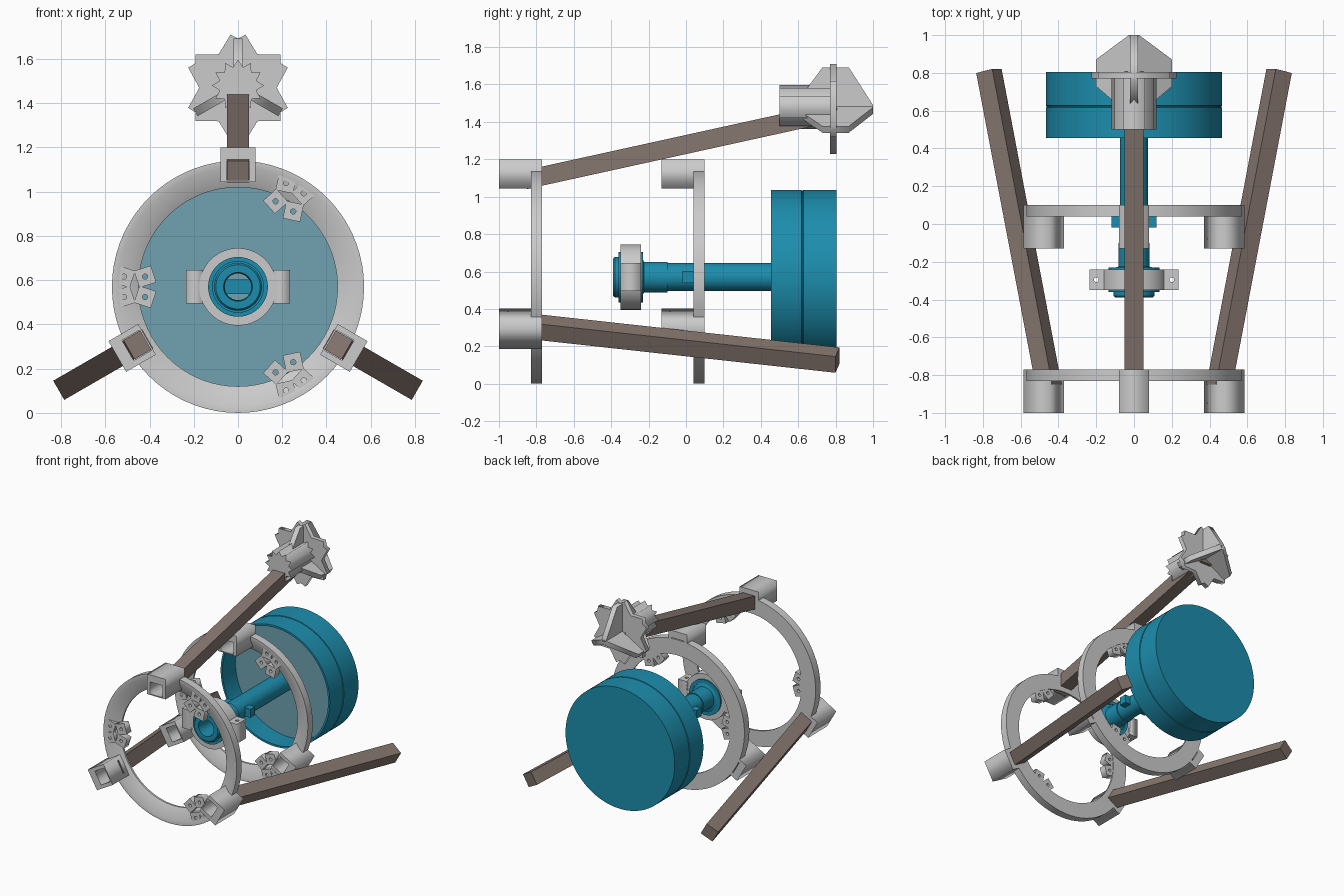
import bpy, bmesh
from math import sin, cos, pi, radians, atan2, hypot
from mathutils import Matrix, Vector

if "Cube" in bpy.data.objects:
    bpy.data.objects.remove(bpy.data.objects["Cube"])

AXIS = Matrix.Translation((0, 0, 0.57))          # common axis runs along y at this height
FACE = Matrix.Rotation(pi / 2, 4, 'X')           # drawing plane xy -> upright xz


def material(name, rgb):
    m = bpy.data.materials.new(name)
    m.diffuse_color = (*rgb, 1)
    m.use_nodes = True
    m.node_tree.nodes["Principled BSDF"].inputs["Base Color"].default_value = m.diffuse_color
    return m


TEAL = material("teal", (0.012, 0.27, 0.42))
PALE = material("pale_teal", (0.16, 0.36, 0.44))
WOOD = material("brown", (0.24, 0.185, 0.16))


def around(deg):
    return AXIS @ Matrix.Rotation(radians(deg), 4, 'Y')


def add(name, mesh, mat=None, smooth=False):
    bm = bmesh.new()
    bm.from_mesh(mesh)
    bmesh.ops.remove_doubles(bm, verts=bm.verts, dist=1e-5)
    bmesh.ops.recalc_face_normals(bm, faces=bm.faces)
    bm.to_mesh(mesh)
    bm.free()
    ob = bpy.data.objects.new(name, mesh)
    bpy.context.collection.objects.link(ob)
    if mat:
        mesh.materials.append(mat)
    if smooth:
        bpy.ops.object.select_all(action='DESELECT')
        ob.select_set(True)
        bpy.context.view_layer.objects.active = ob
        bpy.ops.object.shade_smooth_by_angle(angle=radians(30))
    return ob


def lathe(name, profile, mat=None, n=72):
    """Closed (radius, y) profile turned around the common axis."""
    k = len(profile)
    verts = [(r * sin(2 * pi * i / n), y, 0.57 + r * cos(2 * pi * i / n))
             for i in range(n) for r, y in profile]
    faces = [(i * k + j, i * k + (j + 1) % k,
              (i + 1) % n * k + (j + 1) % k, (i + 1) % n * k + j)
             for i in range(n) for j in range(k)
             if profile[j][0] + profile[(j + 1) % k][0] > 0]
    me = bpy.data.meshes.new(name)
    me.from_pydata(verts, [], faces)
    return add(name, me, mat, True)


def tube(name, r0, r1, y0, y1, mat=None, n=72):
    return lathe(name, [(r0, y0), (r1, y0), (r1, y1), (r0, y1)], mat, n)


def plate(name, loops, depth, matrix, mat=None):
    """Flat outline, inner loops cut as holes, given a thickness."""
    cu = bpy.data.curves.new(name, 'CURVE')
    cu.dimensions, cu.fill_mode, cu.extrude = '2D', 'BOTH', depth / 2
    for loop in loops:
        s = cu.splines.new('POLY')
        s.points.add(len(loop) - 1)
        for p, (x, y) in zip(s.points, loop):
            p.co = (x, y, 0, 1)
        s.use_cyclic_u = True
    tmp = bpy.data.objects.new("tmp", cu)
    bpy.context.collection.objects.link(tmp)
    dg = bpy.context.evaluated_depsgraph_get()
    me = bpy.data.meshes.new_from_object(tmp.evaluated_get(dg))
    bpy.data.objects.remove(tmp)
    me.materials.clear()
    me.transform(matrix)
    return add(name, me, mat)


def rect(x0, x1, y0, y1):
    return [(x0, y0), (x1, y0), (x1, y1), (x0, y1)]


def circle(x, y, r, n=12):
    return [(x + r * cos(2 * pi * i / n), y + r * sin(2 * pi * i / n)) for i in range(n)]


def box(name, centre, size, matrix=Matrix(), mat=None):
    bm = bmesh.new()
    bmesh.ops.create_cube(bm, size=1, matrix=matrix @ Matrix.Translation(centre)
                          @ Matrix.Diagonal((*size, 1)))
    me = bpy.data.meshes.new(name)
    bm.to_mesh(me)
    bm.free()
    return add(name, me, mat)


# Two frame rings with brackets and small hinge clips
for label, y in (("front", -0.83), ("rear", 0.04)):
    lathe(label + "_ring", [(0.57, y), (0.57, y + 0.06), (0.45, y + 0.06),
                            (0.45, y + 0.045), (0.54, y)])
    for i in range(3):
        at = around(120 * i)
        plate(f"{label}_bracket_{i}",
              [rect(-0.08, 0.08, 0.475, 0.63), rect(-0.053, 0.053, 0.483, 0.575)],
              0.23, at @ Matrix.Translation((0, y - 0.055, 0)) @ FACE)
        clip = around(30 + 120 * i)
        for v in (-1, 1):
            for u in (0.42, 0.515):
                tilt = radians(18) * v * (1 if u > 0.5 else -1)
                plate(f"{label}_clip_{i}",
                      [rect(-0.04, 0.04, -0.04, 0.04), circle(0, 0, 0.012)], 0.055,
                      clip @ Matrix.Translation((0.046 * v, y + 0.0285, u))
                      @ Matrix.Rotation(tilt, 4, 'Y') @ FACE)

# Three splayed legs
a, b = Vector((0, -0.86, 0.52)), Vector((0, 0.81, 0.887))
d = b - a
for i in range(3):
    m = around(120 * i) @ Matrix.Translation((a + b) / 2) @ Matrix.Rotation(atan2(d.z, d.y), 4, 'X')
    box(f"leg_{i}", (0, 0, 0), (0.1, d.length, 0.1), m, WOOD)

# Drum with a groove and an inner partition
lathe("drum_shell", [(0.452, 0.455), (0.467, 0.455), (0.467, 0.617), (0.462, 0.619),
                     (0.462, 0.625), (0.467, 0.627), (0.467, 0.805), (0, 0.805),
                     (0, 0.79), (0.452, 0.79)], TEAL, 96)
lathe("drum_partition", [(0, 0.615), (0.453, 0.615), (0.453, 0.63), (0, 0.63)], PALE, 96)

# Hollow shaft, its stepped nose and cross pin
tube("shaft", 0.06, 0.075, -0.1, 0.615, TEAL)
lathe("shaft_nose", [(0.065, -0.39), (0.1, -0.39), (0.108, -0.38), (0.108, -0.235),
                     (0.082, -0.225), (0.082, -0.1), (0.06, -0.1), (0.06, -0.33)], TEAL)
box("shaft_cross_pin", (0, 0.012, 0.57), (0.236, 0.06, 0.065), mat=TEAL)

# Clamp collar with drilled ears
lathe("collar_bushing", [(0.115, -0.36), (0.135, -0.36), (0.135, -0.23), (0.108, -0.23),
                         (0.108, -0.3), (0.115, -0.3)], TEAL)
tube("clamp_collar", 0.135, 0.175, -0.35, -0.24)
for s in (-1, 1):
    ear = rect(*sorted((0.15 * s, 0.235 * s)), -0.35, -0.24)
    plate("clamp_ear", [ear, circle(0.2 * s, -0.295, 0.013)], 0.15, AXIS)

# Star knob on the upper leg: toothed disc, fluted hub, three fins
KNOB = Matrix.Translation((0, 0, 1.47))
disc = []
for k in range(6):
    for off, r in ((-8, 0.243), (0, 0.222), (8, 0.243), (30, 0.175)):
        t = radians(90 + 60 * k + off)
        disc.append((r * cos(t), r * sin(t)))
plate("knob_toothed_disc", [disc], 0.035, KNOB @ Matrix.Translation((0, 0.787, 0)) @ FACE)
hub = [((0.118, 0.085)[i % 2] * cos(pi * i / 12), (0.118, 0.085)[i % 2] * sin(pi * i / 12))
       for i in range(24)]
plate("knob_hub", [hub], 0.27, KNOB @ Matrix.Translation((0, 0.635, 0.01)) @ FACE)
fin = [(0, 0.58), (0.1, 0.64), (0.222, 0.73), (0.222, 0.87), (0.02, 1.0), (0, 1.0)]
for i in range(3):
    # outline is (radius, y): lay the radius along z before turning it into place
    plate(f"knob_fin_{i}", [fin], 0.04,
          KNOB @ Matrix.Rotation(radians(120 * i - 90), 4, 'Y'))
